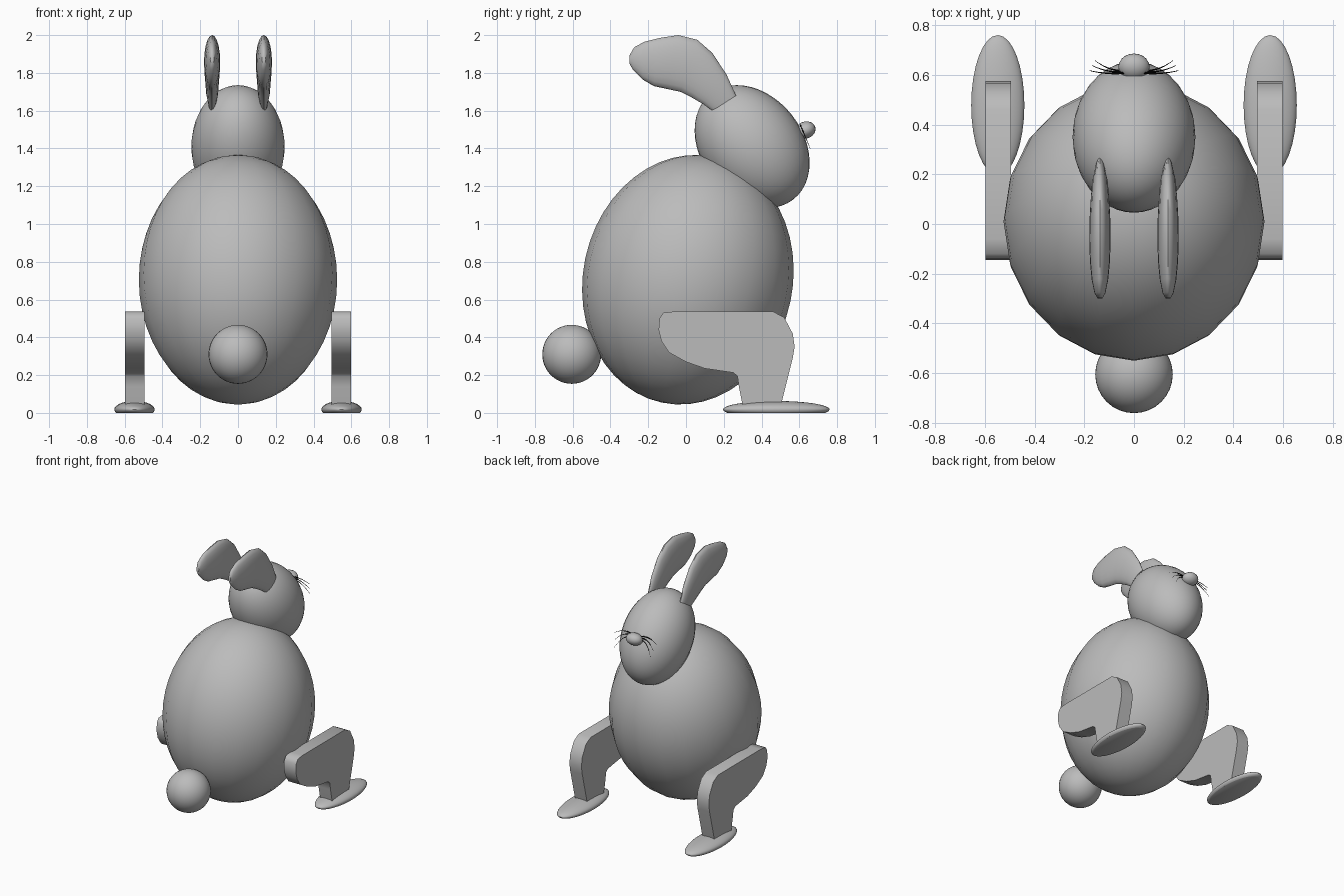
import bpy, bmesh, math
from mathutils import Vector, Matrix

if "Cube" in bpy.data.objects:
    bpy.data.objects.remove(bpy.data.objects["Cube"])


def material(name, rgb):
    m = bpy.data.materials.new(name)
    m.diffuse_color = (*rgb, 1)
    m.use_nodes = True
    m.node_tree.nodes["Principled BSDF"].inputs["Base Color"].default_value = m.diffuse_color
    return m


GREY = material("grey fur", (0.5, 0.5, 0.5))
BLACK = material("black whisker", (0.003, 0.003, 0.003))


def finish(bm, name, mat=GREY, angle=40):
    bmesh.ops.recalc_face_normals(bm, faces=bm.faces[:])
    me = bpy.data.meshes.new(name)
    bm.to_mesh(me)
    bm.free()
    me.materials.append(mat)
    ob = bpy.data.objects.new(name, me)
    bpy.context.collection.objects.link(ob)
    bpy.ops.object.select_all(action='DESELECT')
    ob.select_set(True)
    bpy.context.view_layer.objects.active = ob
    bpy.ops.object.shade_smooth_by_angle(angle=math.radians(angle))
    return ob


def ellipsoid(name, centre, radii, tilt=0, seg=32, rings=24, floor=None):
    bm = bmesh.new()
    bmesh.ops.create_uvsphere(bm, u_segments=seg, v_segments=rings, radius=1)
    bm.transform(Matrix.Translation(centre) @ Matrix.Rotation(math.radians(tilt), 4, 'X')
                 @ Matrix.Diagonal((*radii, 1)))
    if floor is not None:  # slice off a flat sole
        cut = bmesh.ops.bisect_plane(bm, geom=bm.verts[:] + bm.edges[:] + bm.faces[:],
                                     plane_co=(0, 0, floor), plane_no=(0, 0, -1), clear_outer=True)
        bmesh.ops.contextual_create(bm, geom=[e for e in cut['geom_cut']
                                              if isinstance(e, bmesh.types.BMEdge)])
    return finish(bm, name)


def loft(name, rings, mat=GREY):
    bm = bmesh.new()
    loops = [[bm.verts.new(p) for p in r] for r in rings]
    n = len(loops[0])
    for a, b in zip(loops, loops[1:]):
        for i in range(n):
            bm.faces.new((a[i], a[(i + 1) % n], b[(i + 1) % n], b[i]))
    bm.faces.new(loops[0])
    bm.faces.new(loops[-1])
    return finish(bm, name, mat, 50)


# Body, head, tail and nose
ellipsoid("body", (0, 0.01, 0.705), (0.525, 0.555, 0.665), -12, seg=20)
ellipsoid("head", (0, 0.35, 1.41), (0.247, 0.269, 0.355), 38)
ellipsoid("tail", (0, -0.605, 0.31), (0.156, 0.156, 0.156))
ellipsoid("nose", (0, 0.632, 1.497), (0.063, 0.055, 0.045), 20, 20, 12)

# Ear stations: upper edge y, z, lower edge y, z, half thickness
EAR = [(.265, 1.68, .14, 1.60, .02), (.215, 1.79, .09, 1.635, .033),
       (.14, 1.905, .03, 1.67, .038), (.06, 1.975, -.03, 1.70, .042),
       (-.04, 2.0, -.10, 1.715, .043), (-.14, 1.985, -.17, 1.73, .04),
       (-.22, 1.965, -.23, 1.765, .033), (-.275, 1.935, -.28, 1.815, .022),
       (-.298, 1.895, -.30, 1.85, .01)]
# Leg outline: y, z
LEG = [(-.12, .53), (-.06, .537), (.46, .537), (.52, .505), (.565, .42), (.575, .35),
       (.565, .29), (.505, .05), (.30, .04), (.28, .14), (.272, .195), (.25, .213),
       (.10, .235), (0, .27), (-.09, .32), (-.13, .38), (-.145, .44), (-.14, .50)]

for side, label in ((-1, "left"), (1, "right")):
    # Ear
    rings = []
    for y1, z1, y2, z2, t in EAR:
        mid = Vector((side * 0.137, (y1 + y2) / 2, (z1 + z2) / 2))
        half = Vector((0, (y1 - y2) / 2, (z1 - z2) / 2))
        rings.append([mid + half * math.cos(a) + Vector((t * math.sin(a), 0, 0))
                      for a in (math.tau * k / 20 for k in range(20))])
    loft(label + "_ear", rings)

    # Leg slab and flat-soled foot
    loft(label + "_leg", [[(side * x, y, z) for y, z in LEG] for x in (0.495, 0.598)])
    ellipsoid(label + "_foot", (side * 0.548, 0.478, 0.018), (0.107, 0.282, 0.045),
              floor=0)

    # Three drooping whiskers lying along the slope of the face
    for k in range(3):
        rings = []
        for i in range(9):
            u = i / 8
            z = 1.515 - 0.012 * k + 0.05 * u - (0.07 + 0.035 * k) * u * u
            c = Vector((side * (0.03 + (0.15 - 0.012 * k) * u), 0.603 + (1.53 - z) * 0.42, z))
            r = 0.0045 * (1 - 0.75 * u)
            rings.append([c + Vector((0, r * math.cos(a), r * math.sin(a)))
                          for a in (math.tau * j / 6 for j in range(6))])
        loft(f"{label}_whisker_{k + 1}", rings, BLACK)
